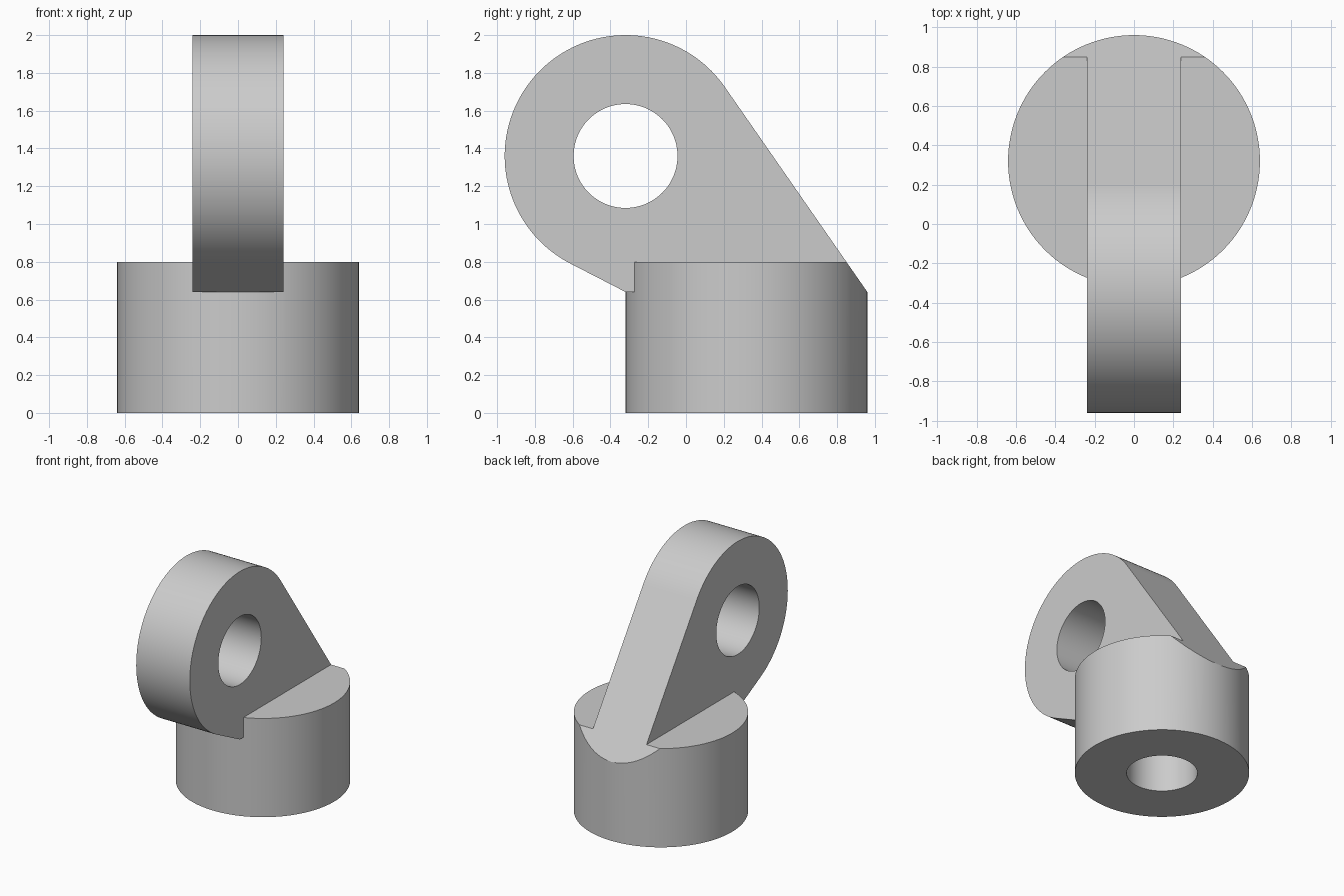
import bpy, bmesh
from math import pi, cos, sin, tan, asin, atan2, hypot, radians
from mathutils import Matrix, Vector

cube = bpy.data.objects.get("Cube")
if cube:
    bpy.data.objects.remove(cube, do_unlink=True)

# Main dimensions
R = 0.64                      # radius of the base and of the eye
BASE_Y, BASE_TOP = 0.32, 0.8
EYE_Y, EYE_Z = -0.32, 1.36
HALF_WIDTH = 0.24
ARM_BOTTOM = 0.64
BORE_R, BORE_DEPTH, PIN_R = 0.26, 0.6, 0.275

grey = bpy.data.materials.new("plain grey")
grey.use_nodes = True
colour = (0.6, 0.6, 0.6, 1)
grey.diffuse_color = colour
grey.node_tree.nodes["Principled BSDF"].inputs["Base Color"].default_value = colour


def make_object(name, bm):
    bmesh.ops.recalc_face_normals(bm, faces=bm.faces)
    mesh = bpy.data.meshes.new(name)
    bm.to_mesh(mesh)
    bm.free()
    mesh.materials.append(grey)
    obj = bpy.data.objects.new(name, mesh)
    bpy.context.collection.objects.link(obj)
    return obj


def cylinder(radius, depth, matrix):
    bm = bmesh.new()
    bmesh.ops.create_cone(bm, cap_ends=True, segments=128, radius1=radius,
                          radius2=radius, depth=depth, matrix=matrix)
    return bm


def combine(target, other, operation):
    mod = target.modifiers.new(other.name, 'BOOLEAN')
    mod.operation, mod.solver, mod.object = operation, 'EXACT', other
    bpy.context.view_layer.objects.active = target
    bpy.ops.object.modifier_apply(modifier=mod.name)
    bpy.data.objects.remove(other, do_unlink=True)


# Tangent angles of the back slope and of the short front underside
back_y = BASE_Y + R
dy, dz = EYE_Y - back_y, EYE_Z - ARM_BOTTOM
slope = atan2(dz, dy) - asin(R / hypot(dy, dz))
top_tangent = slope - pi / 2
front_tangent = pi + asin(R / dz)

# Round base, trimmed at the back by the slope of the arm
bm = cylinder(R, BASE_TOP, Matrix.Translation((0, BASE_Y, BASE_TOP / 2)))
cut = bmesh.ops.bisect_plane(
    bm, geom=bm.verts[:] + bm.edges[:] + bm.faces[:], dist=1e-5,
    plane_co=(0, back_y, ARM_BOTTOM),
    plane_no=(0, cos(top_tangent), sin(top_tangent)), clear_outer=True)
bmesh.ops.holes_fill(bm, edges=[e for e in bm.edges if e.is_boundary], sides=0)
body = make_object("eye_bracket", bm)

# Arm: round eye with tangent sides, sunk into the base
steps = 84
profile = []
for i in range(steps + 1):
    a = top_tangent + (front_tangent - top_tangent) * i / steps
    profile.append((EYE_Y + R * cos(a), EYE_Z + R * sin(a)))
sunk_z = 0.72
profile += [(EYE_Y, ARM_BOTTOM), (0.8, ARM_BOTTOM),
            (back_y + (sunk_z - ARM_BOTTOM) / tan(slope), sunk_z)]
bm = bmesh.new()
face = bm.faces.new([bm.verts.new((-HALF_WIDTH, y, z)) for y, z in profile])
side = bmesh.ops.extrude_face_region(bm, geom=[face])
bmesh.ops.translate(bm, vec=Vector((2 * HALF_WIDTH, 0, 0)),
                    verts=[v for v in side["geom"] if isinstance(v, bmesh.types.BMVert)])
arm = make_object("arm", bm)
combine(body, arm, 'UNION')

# Cross hole through the eye
pin = make_object("pin_hole", cylinder(
    PIN_R, 1, Matrix.Translation((0, EYE_Y, EYE_Z)) @ Matrix.Rotation(pi / 2, 4, 'Y')))
combine(body, pin, 'DIFFERENCE')

# Blind bore in the underside
bore = make_object("bore", cylinder(
    BORE_R, 2 * BORE_DEPTH, Matrix.Translation((0, BASE_Y, 0))))
combine(body, bore, 'DIFFERENCE')

# Smooth round walls, sharp rims
bpy.ops.object.select_all(action='DESELECT')
body.select_set(True)
bpy.context.view_layer.objects.active = body
bpy.ops.object.shade_smooth_by_angle(angle=radians(25))
